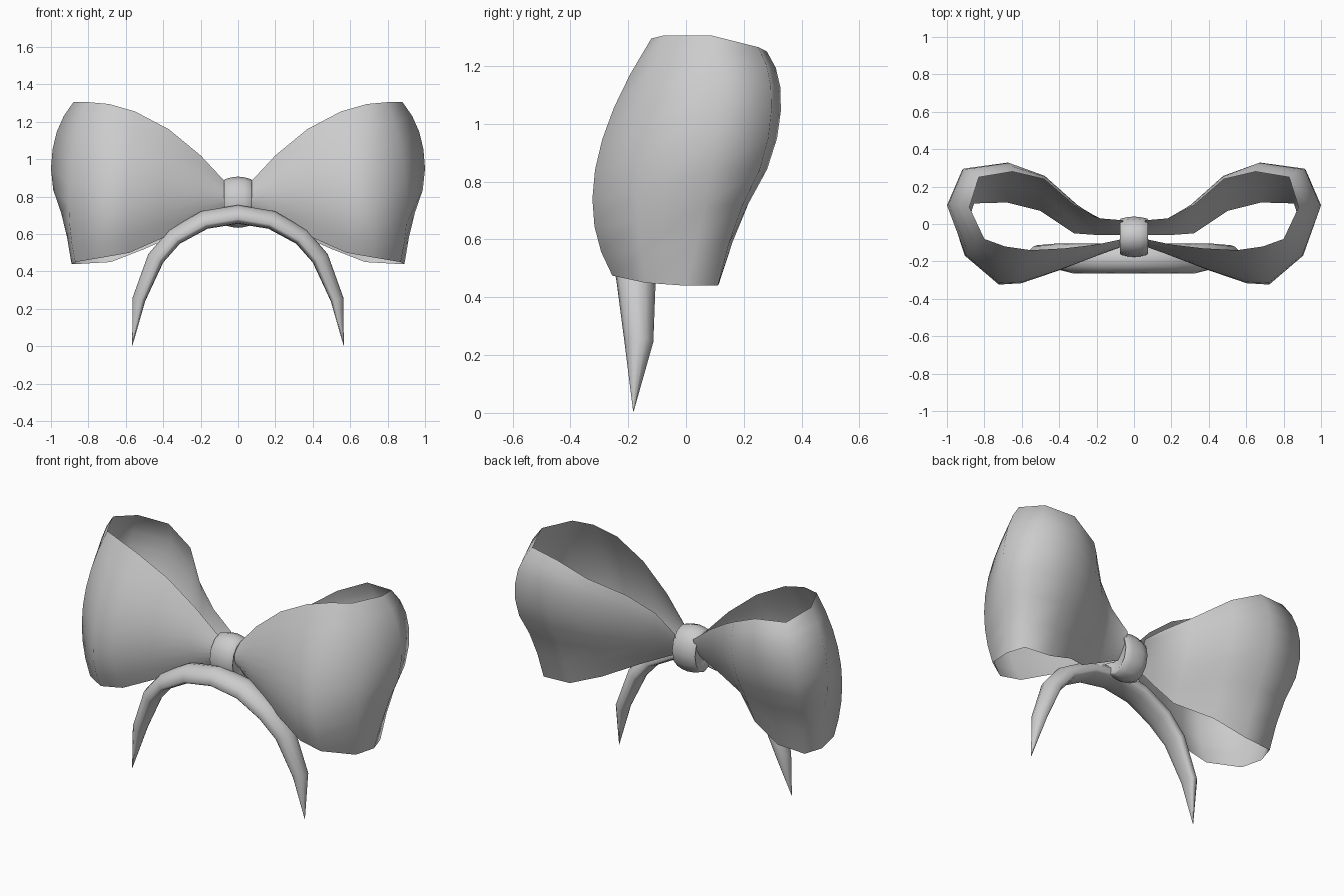
import bpy, math
from mathutils import Vector

if "Cube" in bpy.data.objects:
    bpy.data.objects.remove(bpy.data.objects["Cube"])

grey = bpy.data.materials.new("light grey")
grey.diffuse_color = (0.6, 0.6, 0.6, 1)
grey.use_nodes = True
grey.node_tree.nodes["Principled BSDF"].inputs["Base Color"].default_value = grey.diffuse_color


def make_object(name, verts, faces, angle):
    mesh = bpy.data.meshes.new(name)
    mesh.from_pydata(verts, [], faces)
    mesh.materials.append(grey)
    obj = bpy.data.objects.new(name, mesh)
    bpy.context.collection.objects.link(obj)
    bpy.ops.object.select_all(action='DESELECT')
    obj.select_set(True)
    bpy.context.view_layer.objects.active = obj
    bpy.ops.object.shade_smooth_by_angle(angle=math.radians(angle))
    return obj


def grid_faces(rows, cols, wrap=False):
    """Quads between consecutive rows of points."""
    faces = []
    for i in range(rows - 1):
        for j in range(cols if wrap else cols - 1):
            k = (j + 1) % cols
            faces.append((i * cols + j, (i + 1) * cols + j,
                          (i + 1) * cols + k, i * cols + k))
    return faces


# Ribbon loop: bottom, middle and top point at each station, front to back
STATIONS = [
    ((.06, -.08, .73), (.06, -.12, .80), (.06, -.08, .87)),
    ((.20, -.14, .66), (.20, -.17, .83), (.20, -.11, 1.02)),
    ((.40, -.20, .58), (.40, -.245, .86), (.37, -.13, 1.16)),
    ((.58, -.25, .50), (.60, -.31, .84), (.55, -.14, 1.255)),
    ((.72, -.255, .475), (.72, -.315, .84), (.69, -.12, 1.295)),
    ((.87, -.14, .45), (.90, -.165, .87), (.80, -.08, 1.305)),
    ((.89, .00, .44), (1.0, .10, .95), (.88, .09, 1.305)),
    ((.855, .11, .44), (.92, .285, .95), (.83, .25, 1.265)),
    ((.68, .115, .45), (.68, .315, .95), (.65, .28, 1.25)),
    ((.50, .07, .52), (.48, .235, .90), (.48, .24, 1.17)),
    ((.32, -.05, .60), (.30, .08, .85), (.32, .10, 1.06)),
    ((.18, -.06, .67), (.18, .00, .82), (.18, .03, .965)),
    ((.06, -.06, .73), (.06, -.01, .80), (.06, .02, .87)),
]
# inward tuck low on the outer end and the back
TUCK = {6: (-.03, 0), 7: (-.02, -.03), 8: (0, -.03), 9: (0, -.015)}
ROWS = 9
for side, name in ((1, "right_bow_loop"), (-1, "left_bow_loop")):
    verts = []
    for i, station in enumerate(STATIONS):
        b, m, t = (Vector(p) for p in station)
        tx, ty = TUCK.get(i, (0, 0))
        for r in range(ROWS):
            u = r / (ROWS - 1)
            p = (b * (1 - u) * (1 - 2 * u) + m * 4 * u * (1 - u)
                 + t * u * (2 * u - 1))
            tuck = math.sin(math.pi * u / .4) if u < .4 else 0
            verts.append(((p.x + tx * tuck) * side, p.y + ty * tuck, p.z))
    faces = grid_faces(len(STATIONS), ROWS)
    if side < 0:
        faces = [f[::-1] for f in faces]
    make_object(name, verts, faces, 75)

# Knot: barrel wrapped around the middle of the bow
SIDES = 12
RINGS = ((-.06, .6), (-.075, .84), (-.07, .9), (-.035, .97), (0, 1),
         (.035, .97), (.07, .9), (.075, .84), (.06, .6))
verts = []
for x, scale in RINGS:
    for k in range(SIDES):
        a = 2 * math.pi * k / SIDES
        verts.append((x, -.068 + .108 * scale * math.sin(a),
                      .77 + .137 * scale * math.cos(a)))
faces = grid_faces(len(RINGS), SIDES, True)
last = (len(RINGS) - 1) * SIDES
faces += [tuple(range(SIDES)), tuple(range(last + SIDES - 1, last - 1, -1))]
make_object("knot", verts, faces, 60)

# Headband: arch with a rounded outside and flatter inside, pointed at each end
# x, y, z, half thickness, half width
ARCH = [(0, -.185, .705, .05, .08), (.18, -.185, .675, .05, .08),
        (.34, -.184, .585, .047, .08), (.44, -.173, .47, .046, .068),
        (.53, -.163, .25, .035, .05), (.565, -.182, .005, .001, .001)]
path = [(-p[0],) + p[1:] for p in ARCH[:0:-1]] + ARCH
verts = []
SIDES = 12
for i, (x, y, z, t, w) in enumerate(path):
    p, q = path[max(i - 1, 0)], path[min(i + 1, len(path) - 1)]
    d = Vector((q[0] - p[0], q[2] - p[2])).normalized()
    for k in range(SIDES):
        a = 2 * math.pi * k / SIDES
        c = math.cos(a)
        out = t * (c * (1.5 if c > 0 else .5) - .5)
        verts.append((x - d.y * out, y + w * math.sin(a), z + d.x * out))
faces = grid_faces(len(path), SIDES, True)
last = (len(path) - 1) * SIDES
faces += [tuple(range(SIDES)), tuple(range(last + SIDES - 1, last - 1, -1))]
make_object("headband", verts, faces, 60)
